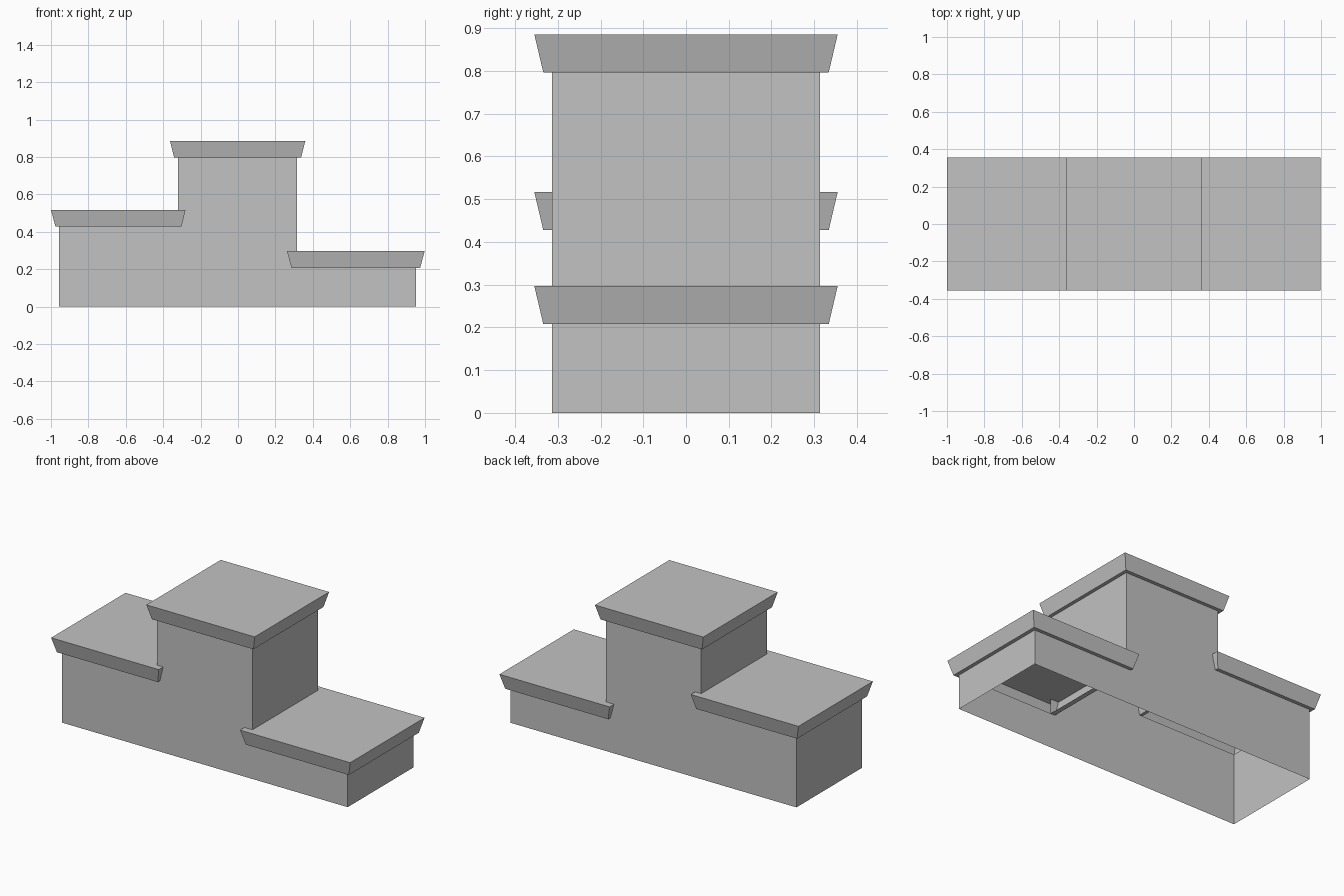
import bpy
import bmesh

cube = bpy.data.objects.get("Cube")
if cube:
    bpy.data.objects.remove(cube, do_unlink=True)

# Single plain grey
grey = bpy.data.materials.new("plain_grey")
grey.use_nodes = True
colour = (0.54, 0.54, 0.54, 1)
grey.diffuse_color = colour
grey.node_tree.nodes["Principled BSDF"].inputs["Base Color"].default_value = colour

# Shared dimensions
DEPTH, LIP, RIM = 0.313, 0.334, 0.355
LEFT, RIGHT = -0.957, 0.952
TOWER_L, TOWER_R = -0.321, 0.316
LOW, MID, HIGH = 0.208, 0.428, 0.797
CAP = 0.089


def finish(name, bm):
    mesh = bpy.data.meshes.new(name)
    bm.to_mesh(mesh)
    bm.free()
    mesh.materials.append(grey)
    obj = bpy.data.objects.new(name, mesh)
    bpy.context.collection.objects.link(obj)
    return obj


def loop(bm, x0, x1, y, z):
    corners = ((x0, -y), (x1, -y), (x1, y), (x0, y))
    return [bm.verts.new((cx, cy, z)) for cx, cy in corners]


def make_cap(name, z, opening, lip, rim):
    """Flared hollow cap: under-lip ring, sloped sides and flat top."""
    bm = bmesh.new()
    rings = [loop(bm, *opening, DEPTH, z),
             loop(bm, *lip, LIP, z),
             loop(bm, *rim, RIM, z + CAP)]
    for a, b in zip(rings, rings[1:]):
        for i in range(4):
            j = (i + 1) % 4
            bm.faces.new((a[i], a[j], b[j], b[i]))
    bm.faces.new(rings[-1])
    return finish(name, bm)


# Hollow stepped body, open underneath
bm = bmesh.new()
outline = [(LEFT, 0), (RIGHT, 0), (RIGHT, LOW), (TOWER_R, LOW),
           (TOWER_R, HIGH), (TOWER_L, HIGH), (TOWER_L, MID), (LEFT, MID)]
bm.faces.new([bm.verts.new((x, -DEPTH, z)) for x, z in outline])
bm.faces.new([bm.verts.new((x, DEPTH, z)) for x, z in reversed(outline)])

# End walls and the tower sides above the lower caps
for x, z0, z1, side in ((LEFT, 0, MID, -1), (RIGHT, 0, LOW, 1),
                        (TOWER_L, MID + CAP, HIGH, -1),
                        (TOWER_R, LOW + CAP, HIGH, 1)):
    y = DEPTH * side
    bm.faces.new([bm.verts.new(p) for p in
                  ((x, -y, z0), (x, y, z0), (x, y, z1), (x, -y, z1))])
bmesh.ops.remove_doubles(bm, verts=bm.verts, dist=0.0001)
finish("podium_body", bm)

# Caps on the three steps
make_cap("right_step_cap", MID, (LEFT, TOWER_L), (-0.976, -0.302), (-1.0, -0.281))
make_cap("centre_step_cap", HIGH, (TOWER_L, TOWER_R), (-0.341, 0.337), (-0.364, 0.36))
make_cap("left_step_cap", LOW, (TOWER_R, RIGHT), (0.286, 0.974), (0.262, 0.998))
